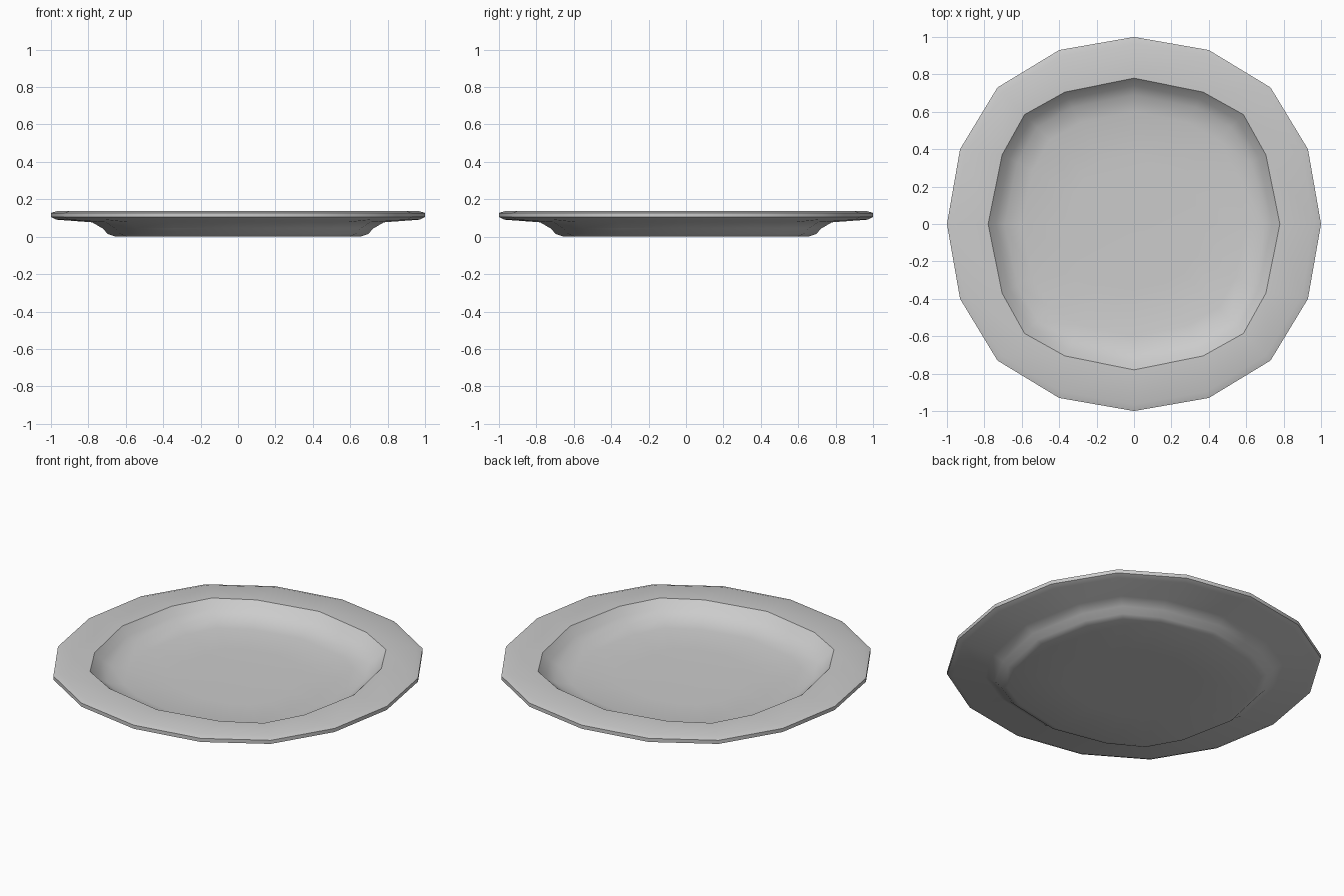
import bpy, bmesh, math

if "Cube" in bpy.data.objects:
    bpy.data.objects.remove(bpy.data.objects["Cube"])

# Profile from underside centre, out round the rim, into the well: (radius, z, squareness)
PROFILE = [
    (0.35, 0.0, 1), (0.66, 0.002, 1), (0.695, 0.014, 1), (0.725, 0.045, 1),
    (0.78, 0.077, 0.9), (0.97, 0.091, 0), (1.0, 0.105, 0), (1.0, 0.127, 0),
    (0.965, 0.138, 0), (0.78, 0.138, 1), (0.74, 0.095, 1), (0.69, 0.062, 1),
    (0.60, 0.043, 1), (0.35, 0.037, 1),
]


def ring(bm, r, z, q):
    """16-sided ring; q squares it off slightly."""
    mx, my, c = 0.40 + 0.074 * q, 0.93 - 0.026 * q, 0.73 + 0.02 * q
    octant = [(1, 0), (my, mx), (c, c), (mx, my)]
    verts = []
    for k in range(4):
        s, co = round(math.sin(k * math.pi / 2)), round(math.cos(k * math.pi / 2))
        for x, y in octant:
            verts.append(bm.verts.new((r * (x * co - y * s), r * (x * s + y * co), z)))
    return verts


# Plate body
bm = bmesh.new()
rings = [ring(bm, *p) for p in PROFILE]
for a, b in zip(rings, rings[1:]):
    for i in range(16):
        j = (i + 1) % 16
        bm.faces.new((a[i], a[j], b[j], b[i]))
# Close the underside and the well floor
for loop, z in ((rings[0], 0.0), (rings[-1], 0.036)):
    centre = bm.verts.new((0, 0, z))
    for i in range(16):
        bm.faces.new((loop[i], loop[(i + 1) % 16], centre))
bmesh.ops.recalc_face_normals(bm, faces=bm.faces)
mesh = bpy.data.meshes.new("plate")
bm.to_mesh(mesh)
bm.free()

plate = bpy.data.objects.new("plate", mesh)
bpy.context.collection.objects.link(plate)
bpy.context.view_layer.objects.active = plate
plate.select_set(True)
bpy.ops.object.shade_smooth_by_angle(angle=math.radians(40))
